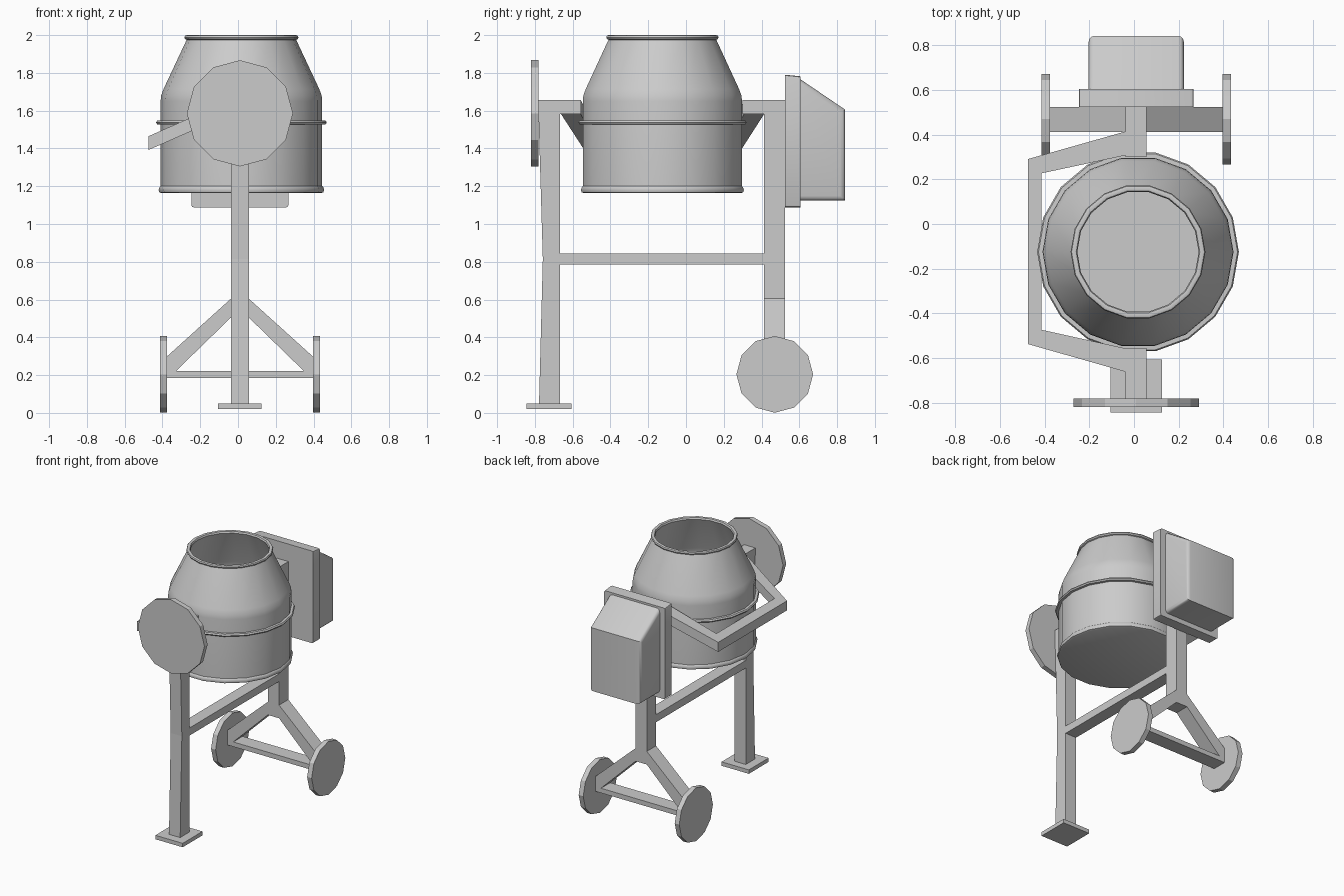
import bpy, bmesh
from math import pi, cos, sin
from mathutils import Vector, Matrix

if "Cube" in bpy.data.objects:
    bpy.data.objects.remove(bpy.data.objects["Cube"])

CX = 0.01                      # symmetry plane of the stand
HALF = 0.047                   # half width of the frame tube
AXES = {'x': lambda a, b, d: (d, a, b),
        'y': lambda a, b, d: (a, d, b),
        'z': lambda a, b, d: (a, b, d)}


def finish(name, bm, smooth=None):
    bmesh.ops.recalc_face_normals(bm, faces=bm.faces)
    me = bpy.data.meshes.new(name)
    bm.to_mesh(me)
    bm.free()
    ob = bpy.data.objects.new(name, me)
    bpy.context.collection.objects.link(ob)
    if smooth:
        bpy.ops.object.select_all(action='DESELECT')
        ob.select_set(True)
        bpy.context.view_layer.objects.active = ob
        bpy.ops.object.shade_smooth_by_angle(angle=smooth)
    return ob


def prism(name, axis, pts, lo, hi):
    """Extrude a 2D outline along an axis from lo to hi."""
    bm = bmesh.new()
    f = AXES[axis]
    a = [bm.verts.new(f(p, q, lo)) for p, q in pts]
    b = [bm.verts.new(f(p, q, hi)) for p, q in pts]
    bm.faces.new(a)
    bm.faces.new(b[::-1])
    n = len(pts)
    for i in range(n):
        j = (i + 1) % n
        bm.faces.new((a[i], b[i], b[j], a[j]))
    return finish(name, bm)


def box(name, x0, x1, y0, y1, z0, z1):
    return prism(name, 'z', [(x0, y0), (x1, y0), (x1, y1), (x0, y1)], z0, z1)


def disc(name, axis, a, b, r, lo, hi, n=12):
    pts = [(a + r * cos(2 * pi * i / n), b + r * sin(2 * pi * i / n)) for i in range(n)]
    return prism(name, axis, pts, lo, hi)


def lathe(name, profile, cx, cy, n=18, smooth=0.6, loop=False):
    """Revolve an (r, z) profile; open ends are capped."""
    bm = bmesh.new()
    rings = [[bm.verts.new((cx + r * cos(2 * pi * i / n), cy + r * sin(2 * pi * i / n), z))
              for i in range(n)] for r, z in profile]
    pairs = list(zip(rings, rings[1:]))
    if loop:
        pairs.append((rings[-1], rings[0]))
    else:
        bm.faces.new(rings[0][::-1])
        bm.faces.new(rings[-1])
    for p, q in pairs:
        for i in range(n):
            j = (i + 1) % n
            bm.faces.new((p[i], p[j], q[j], q[i]))
    return finish(name, bm, smooth)


def bevel(ob, width, pick, segments=3):
    """Round the edges of ob accepted by pick(edge)."""
    bm = bmesh.new()
    bm.from_mesh(ob.data)
    edges = [e for e in bm.edges if pick(e)]
    bmesh.ops.bevel(bm, geom=edges, offset=width, segments=segments, profile=0.5, affect='EDGES')
    bm.to_mesh(ob.data)
    bm.free()


# Mixing drum: hollow shell with rolled base and mouth
DX, DY = 0.018, -0.125
lathe('drum', [(0.422, 1.163), (0.434, 1.168), (0.438, 1.18), (0.434, 1.194), (0.428, 1.2),
               (0.428, 1.65), (0.425, 1.68), (0.412, 1.715), (0.29, 1.975),
               (0.298, 1.979), (0.302, 1.988), (0.298, 1.997), (0.29, 2.0), (0.277, 1.997),
               (0.272, 1.985), (0.395, 1.71), (0.41, 1.66), (0.41, 1.185)], DX, DY)

# Raised band around the drum
lathe('drum_band', [(0.425, 1.527), (0.446, 1.528), (0.452, 1.537), (0.446, 1.547), (0.425, 1.548)],
      DX, DY, loop=True)

# Stand: front leg, rear post and the beam between them
x0, x1 = CX - HALF, CX + HALF
prism('front_leg', 'x', [(-0.778, 0.05), (-0.667, 0.05), (-0.667, 1.583), (-0.555, 1.583),
                         (-0.555, 1.657), (-0.783, 1.657), (-0.758, 0.815)], x0, x1)
prism('rear_post', 'x', [(0.413, 0.55), (0.525, 0.55), (0.525, 1.657), (0.3, 1.657),
                         (0.3, 1.583), (0.413, 1.583)], x0, x1)
box('cross_beam', x0, x1, -0.667, 0.413, 0.785, 0.843)
box('foot_pad', CX - 0.115, CX + 0.115, -0.845, -0.607, 0.02, 0.05)

# Forked rear legs with axle
half = [(HALF, 0.605), (0.387, 0.298), (0.387, 0.2), (0.34, 0.22), (HALF, 0.505)]
fork = [(CX + x, z) for x, z in half] + [(CX - x, z) for x, z in reversed(half)]
prism('rear_fork', 'y', fork, 0.413, 0.525)
box('axle', CX - 0.387, CX + 0.387, 0.413, 0.525, 0.185, 0.221)

# Road wheels and tilting wheel
for side, s in (('left', -1), ('right', 1)):
    disc(side + '_wheel', 'x', 0.47, 0.204, 0.203, CX + s * 0.386, CX + s * 0.424)
disc('tilt_wheel', 'y', CX, 1.586, 0.281, -0.82, -0.782)

# Side handle: bent bar sloping down from both arms
path = [((x0, -0.663), (x0, -0.558)), ((-0.475, -0.538), (-0.415, -0.474)),
        ((-0.475, 0.291), (-0.415, 0.227)), ((x0, 0.415), (x0, 0.308))]
bm = bmesh.new()
sections = []
for outer, inner in path:
    sec = []
    for (x, y), h in ((outer, 0), (outer, 1), (inner, 1), (inner, 0)):
        top = 1.657 + 0.44 * (x - x0)
        sec.append(bm.verts.new((x, y, top - (0 if h else 0.073))))
    sections.append(sec)
for p, q in zip(sections, sections[1:]):
    for i in range(4):
        j = (i + 1) % 4
        bm.faces.new((p[i], p[j], q[j], q[i]))
bm.faces.new(sections[0])
bm.faces.new(sections[-1][::-1])
finish('side_handle', bm)

# Motor housing: back plate and sloped cover
plate = prism('motor_plate', 'x', [(0.525, 1.088), (0.605, 1.088), (0.605, 1.782), (0.525, 1.79)],
              CX - 0.257, CX + 0.257)
bevel(plate, 0.012, lambda e: abs(e.verts[0].co.y - e.verts[1].co.y) > 0.05, 2)
cover = prism('motor_cover', 'x', [(0.6, 1.124), (0.843, 1.124), (0.843, 1.605), (0.6, 1.77)],
              CX - 0.213, CX + 0.213)
bevel(cover, 0.025, lambda e: max(v.co.y for v in e.verts) > 0.7
      and abs(e.verts[0].co.x - e.verts[1].co.x) < 0.01)
for ob in (plate, cover):
    bpy.ops.object.select_all(action='DESELECT')
    ob.select_set(True)
    bpy.context.view_layer.objects.active = ob
    bpy.ops.object.shade_smooth_by_angle(angle=0.6)
